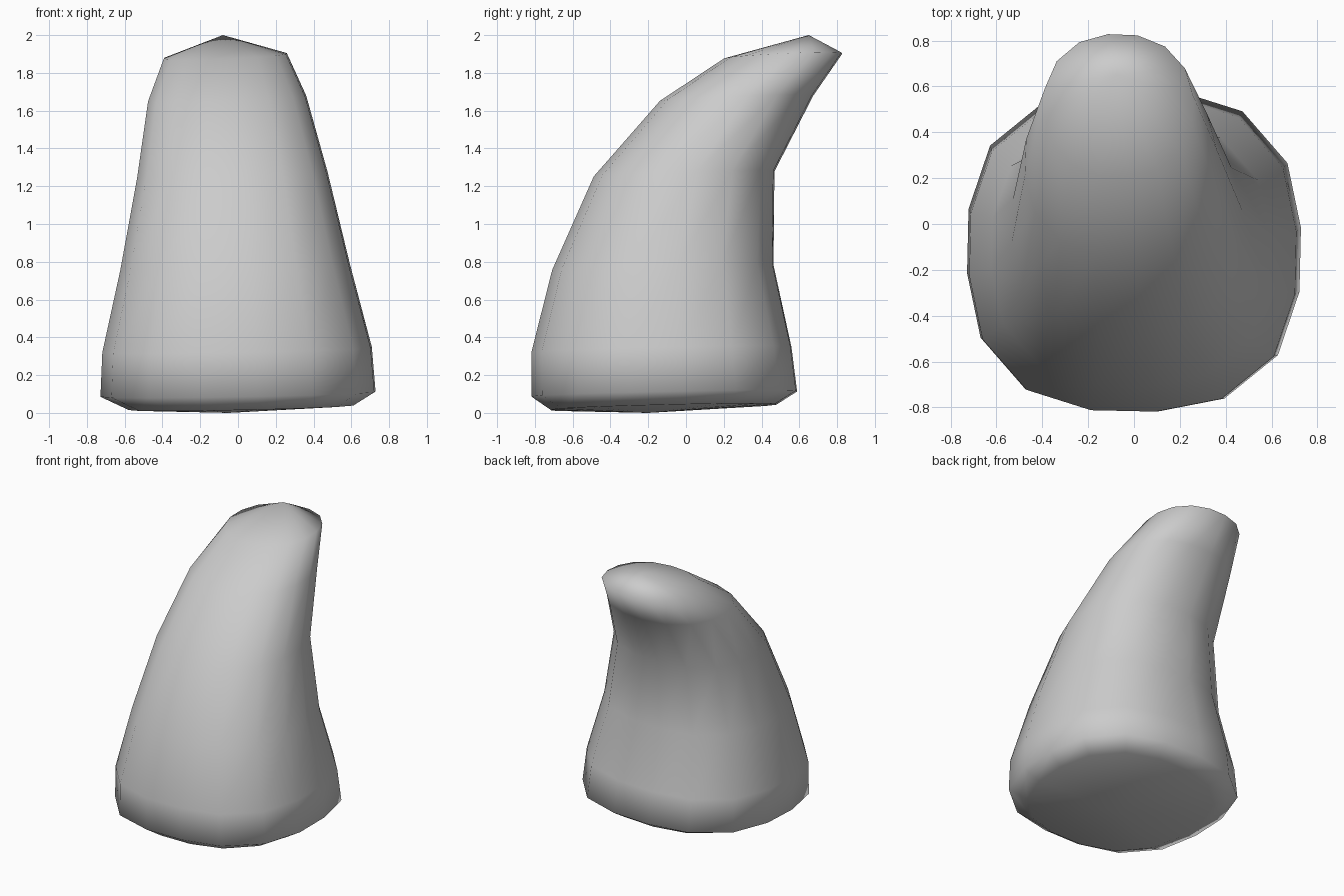
import bpy
import bmesh
import math

cube = bpy.data.objects.get("Cube")
if cube:
    bpy.data.objects.remove(cube, do_unlink=True)

SIDES = 16
PHASE = math.radians(8)

# Cross-sections: left x, right x, front y, back y, mid height, squareness
SECTIONS = [
    (-0.58, 0.62, -0.72, 0.48, 0.03, 2.4),
    (-0.73, 0.73, -0.82, 0.59, 0.10, 2.6),
    (-0.72, 0.71, -0.82, 0.56, 0.335, 2.6),
    (-0.625, 0.595, -0.71, 0.465, 0.77, 2.5),
    (-0.535, 0.475, -0.49, 0.47, 1.265, 2.4),
    (-0.478, 0.363, -0.14, 0.675, 1.665, 2.3),
    (-0.395, 0.26, 0.20, 0.83, 1.89, 2.2),
]


def add_ring(bm, x0, x1, y0, y1, z, power):
    """Rounded-square ring, tipped slightly up toward the back left."""
    ring = []
    for i in range(SIDES):
        a = PHASE + math.tau * i / SIDES
        u, v = math.sin(a), -math.cos(a)
        r = (abs(u) ** power + abs(v) ** power) ** (-1 / power)
        u, v = u * r, v * r
        ring.append(bm.verts.new((
            (x0 + x1) / 2 + u * (x1 - x0) / 2,
            (y0 + y1) / 2 + v * (y1 - y0) / 2,
            z + 0.013 * u + 0.015 * v)))
    return ring


def close_ring(bm, ring, point):
    pole = bm.verts.new(point)
    for i in range(SIDES):
        bm.faces.new((ring[i], ring[(i + 1) % SIDES], pole))


# Curved horn body lofted through the sections
bm = bmesh.new()
rings = [add_ring(bm, *s) for s in SECTIONS]
for low, high in zip(rings, rings[1:]):
    for i in range(SIDES):
        j = (i + 1) % SIDES
        bm.faces.new((low[i], low[j], high[j], high[i]))

# Shallow base and peaked tip
close_ring(bm, rings[0], (-0.05, -0.2, 0.0))
close_ring(bm, rings[-1], (-0.08, 0.65, 2.0))
bmesh.ops.recalc_face_normals(bm, faces=bm.faces)
for face in bm.faces:
    face.smooth = True

mesh = bpy.data.meshes.new("curved_horn")
bm.to_mesh(mesh)
bm.free()
horn = bpy.data.objects.new("curved_horn", mesh)
bpy.context.collection.objects.link(horn)

# Plain grey surface
grey = bpy.data.materials.new("light_grey")
grey.use_nodes = True
colour = (0.6, 0.6, 0.6, 1.0)
grey.diffuse_color = colour
for node in grey.node_tree.nodes:
    if node.type == "BSDF_PRINCIPLED":
        node.inputs["Base Color"].default_value = colour
mesh.materials.append(grey)
